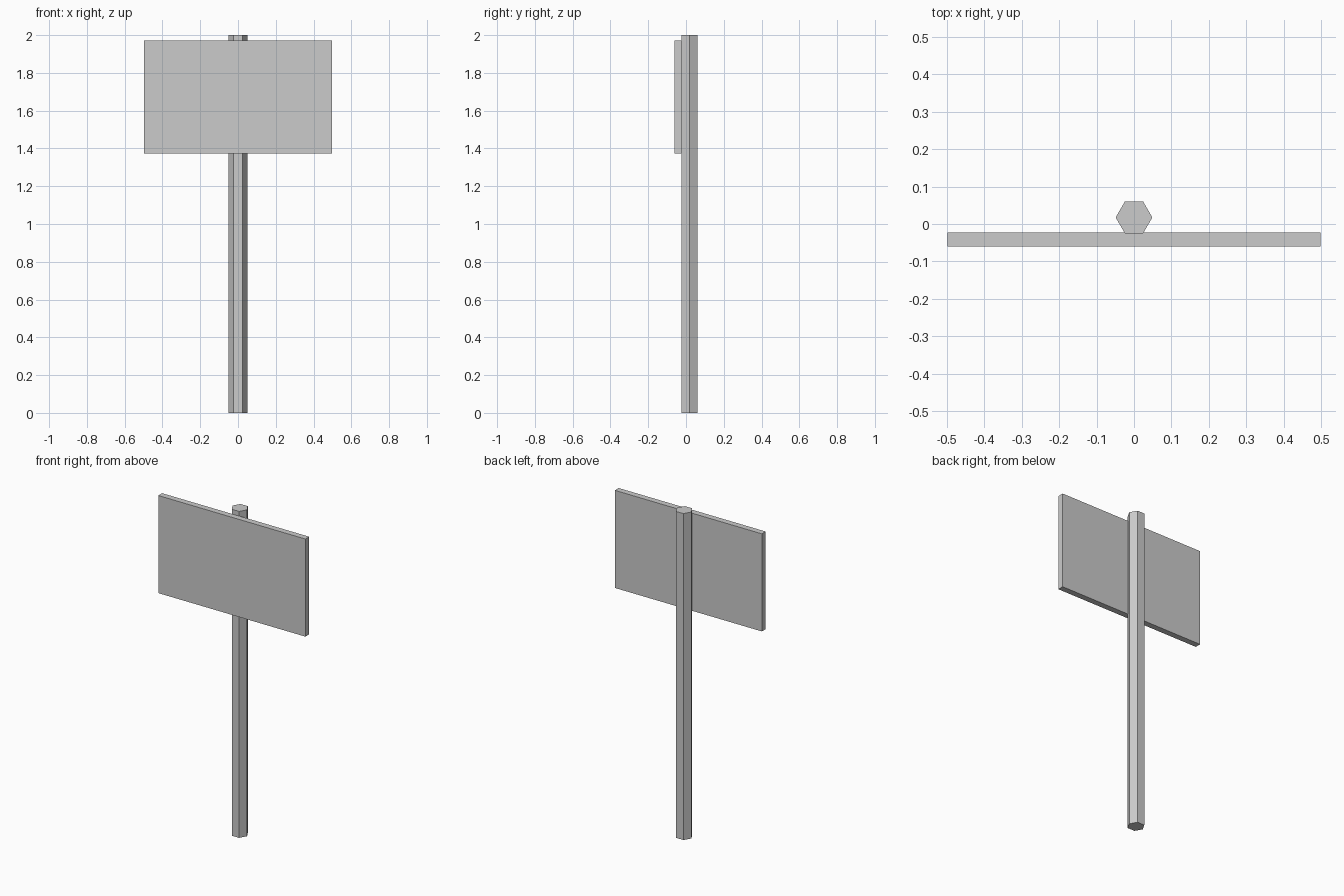
import bpy
import math

if "Cube" in bpy.data.objects:
    bpy.data.objects.remove(bpy.data.objects["Cube"])

# Post: six-sided pole, corners pointing along x
R = 0.049
bpy.ops.mesh.primitive_cylinder_add(
    vertices=6, radius=R, depth=2.0,
    location=(0, 0.06 - R * math.cos(math.pi / 6), 1.0),
    rotation=(0, 0, math.radians(30)))
post = bpy.context.object
post.name = "post"

# Sign board: flat panel fixed to the front of the post
bpy.ops.mesh.primitive_cube_add(size=1, location=(0, -0.0415, 1.672))
board = bpy.context.object
board.name = "sign_board"
board.scale = (0.997, 0.037, 0.598)

# Bake the transforms into both meshes
for obj in (post, board):
    obj.select_set(True)
bpy.ops.object.transform_apply(location=False, rotation=True, scale=True)
